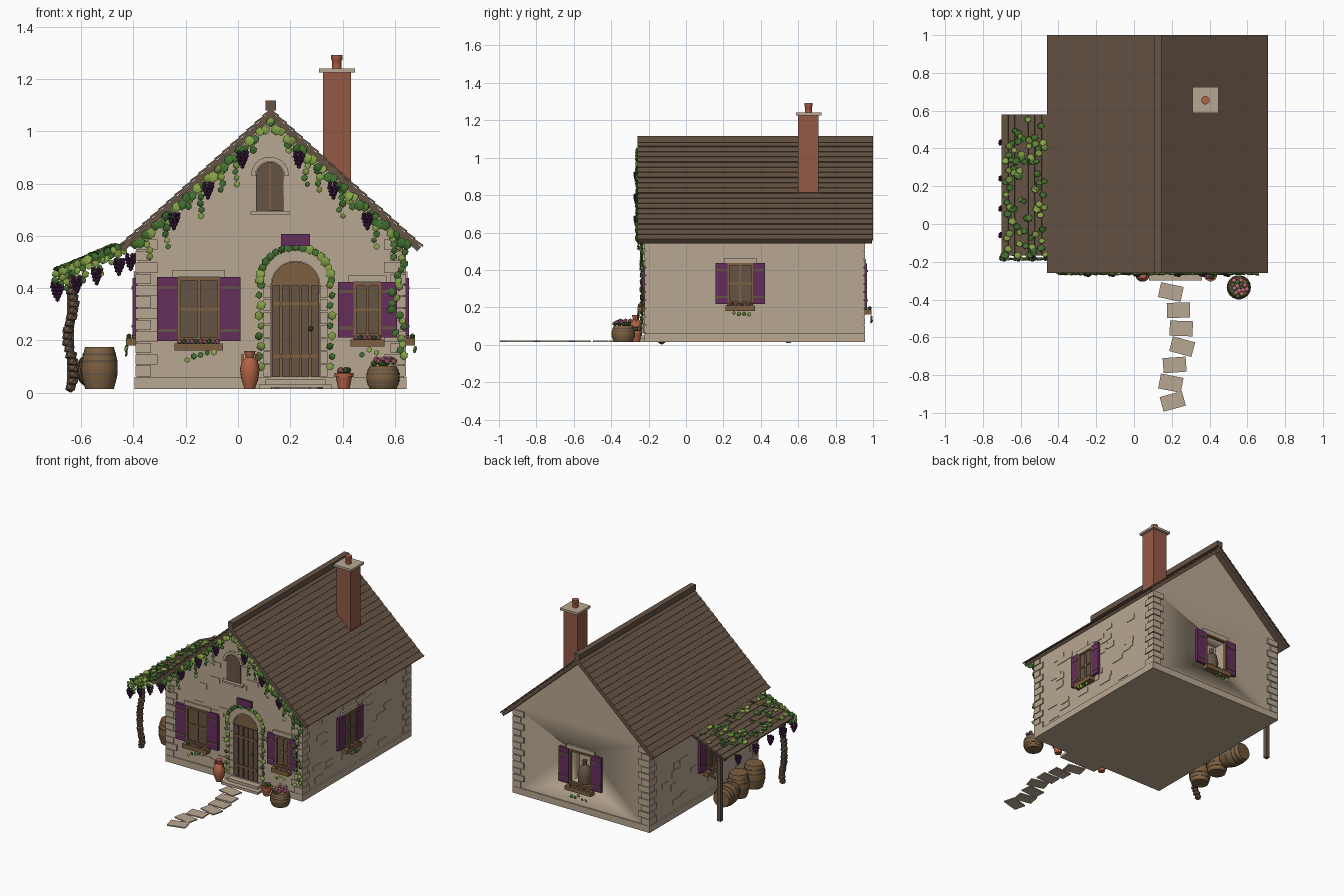
import bpy, bmesh, random
from math import pi, sin, cos, atan, radians
from mathutils import Matrix, Vector

random.seed(4)
if "Cube" in bpy.data.objects:
    bpy.data.objects.remove(bpy.data.objects["Cube"])

PALETTE = {"cream_stone": "B8A791", "roof_brown": "665445", "warm_wood": "7D6040",
           "chimney_brick": "935A46", "terracotta": "B06245", "shutter_purple": "652E5B",
           "grape_purple": "4C2450", "dark_leaf": "41702F", "light_leaf": "84A247",
           "flower_pink": "C06C82"}
CREAM, ROOF, WOOD, BRICK, CLAY, PURPLE, GRAPE, DARK, LIGHT, PINK = PALETTE


def make_material(name, code):
    channels = [int(code[i:i + 2], 16) / 255 for i in (0, 2, 4)]
    color = [c / 12.92 if c < 0.04 else ((c + 0.055) / 1.055) ** 2.4 for c in channels] + [1]
    mat = bpy.data.materials.new(name)
    mat.use_nodes = True
    mat.diffuse_color = color
    bsdf = next(n for n in mat.node_tree.nodes if n.type == "BSDF_PRINCIPLED")
    bsdf.inputs["Base Color"].default_value = color
    bsdf.inputs["Roughness"].default_value = 0.9
    return mat


MATS = {k: make_material(k, v) for k, v in PALETTE.items()}
parts = {}
I = Matrix.Identity(4)
T = lambda x, y, z: Matrix.Translation((x, y, z))
R = lambda a, axis: Matrix.Rotation(a, 4, axis)
S = lambda x, y, z: Matrix.Diagonal((x, y, z, 1))


def mesh_of(part):
    return parts.setdefault(part, (bmesh.new(), []))[0]


def paint(part, mat, verts, smooth=False):
    slots = parts[part][1]
    if mat not in slots:
        slots.append(mat)
    for f in {f for v in verts for f in v.link_faces}:
        f.material_index = slots.index(mat)
        f.smooth = smooth


def box(part, mat, loc, size, M=I):
    out = bmesh.ops.create_cube(mesh_of(part), size=1, matrix=M @ T(*loc) @ S(*size))
    paint(part, mat, out["verts"])


def span(part, mat, x0, x1, y0, y1, z0, z1, M=I):
    box(part, mat, ((x0 + x1) / 2, (y0 + y1) / 2, (z0 + z1) / 2), (x1 - x0, y1 - y0, z1 - z0), M)


def ball(part, mat, loc, scale, M=I, smooth=False):
    out = bmesh.ops.create_icosphere(mesh_of(part), subdivisions=1, radius=1,
                                     matrix=M @ T(*loc) @ S(*scale))
    paint(part, mat, out["verts"], smooth)


def prism(part, mat, outline, y0, y1):
    bm = mesh_of(part)
    rings = [[bm.verts.new((x, y, z)) for x, z in outline] for y in (y0, y1)]
    n = len(outline)
    for ring in rings:
        bm.faces.new(ring)
    for i in range(n):
        j = (i + 1) % n
        bm.faces.new((rings[0][i], rings[0][j], rings[1][j], rings[1][i]))
    paint(part, mat, rings[0] + rings[1])


def lathe(part, mat, profile, M=I, n=18):
    bm = mesh_of(part)
    rings = [[bm.verts.new(M @ Vector((r * cos(2 * pi * i / n), r * sin(2 * pi * i / n), z)))
              for i in range(n)] for r, z in profile]
    for a, b in zip(rings, rings[1:]):
        for i in range(n):
            bm.faces.new((a[i], a[i - 1], b[i - 1], b[i]))
    bm.faces.new(rings[0])
    bm.faces.new(rings[-1])
    paint(part, mat, sum(rings, []), True)


def leaf(part, x, y, z, r=0.019, flat="y", M=I):
    r *= random.uniform(0.8, 1.1)
    spin = R(random.uniform(-0.4, 0.4), "X") @ R(random.uniform(-0.4, 0.4), "Z")
    scale = (r, r * 0.4, r) if flat == "y" else (r * 1.1, r, r * 0.35)
    ball(part, random.choice((DARK, LIGHT)), (0, 0, 0), scale, M @ T(x, y, z) @ spin)


def strand(part, x, y, z, length):
    count = max(2, int(length / 0.024))
    for i in range(count):
        leaf(part, x + random.uniform(-0.008, 0.008), y, z - i * 0.024, 0.018 - 0.006 * i / count)


def grapes(part, x, y, z):
    for row, count in enumerate((5, 5, 4, 3, 1)):
        ring = 0.0042 * (count - 1)
        for k in range(count):
            a = 2 * pi * k / count + row
            ball(part, GRAPE, (x + ring * cos(a), y + ring * sin(a) * 0.7, z - row * 0.013),
                 (0.0095,) * 3, smooth=True)


# Main walls with gables, and the plinth
CX, FRONT, BACK, LEFT, RIGHT = 0.125, -0.215, 0.95, -0.385, 0.635
prism("walls", CREAM, [(LEFT, 0.015), (RIGHT, 0.015), (RIGHT, 0.605), (CX, 1.063), (LEFT, 0.605)],
      FRONT, BACK)
span("plinth", CREAM, LEFT - 0.01, RIGHT + 0.01, FRONT - 0.007, BACK + 0.007, 0.015, 0.06)

# Alternating corner stones
for cx, sx in ((LEFT, 1), (RIGHT, -1)):
    for cy, sy in ((FRONT, 1), (BACK, -1)):
        for i in range(12):
            lx, ly = (0.085, 0.055) if i % 2 else (0.06, 0.085)
            box("corner_stones", CREAM, (cx + sx * (lx / 2 - 0.008), cy + sy * (ly / 2 - 0.008),
                0.083 + i * 0.044), (lx, ly, 0.038 if i % 3 else 0.042))

# Scattered thin wall stones
WALLS = {"front": T(CX, FRONT, 0), "right": T(RIGHT, 0.37, 0) @ R(pi / 2, "Z"),
         "left": T(LEFT, 0.37, 0) @ R(-pi / 2, "Z"), "back": T(CX, BACK, 0) @ R(pi, "Z")}
for side in ("front", "right", "left"):
    for i in range(36):
        z = random.uniform(0.09, 0.85 if side == "front" else 0.53)
        reach = min(0.42, (1.0 - z) * 1.0 - 0.06)
        box("wall_stones", CREAM, (random.uniform(-reach, reach), 0, z),
            (random.uniform(0.05, 0.1), 0.007, random.uniform(0.03, 0.04)), WALLS[side])

# Roof slabs with overlapping courses, and the ridge
pitch = atan(0.9)
for turn in (0, pi):
    M = T(CX, 0.37, 1.09) @ R(turn, "Z") @ R(pitch, "Y")
    box("roof", ROOF, (0.392, 0, -0.022), (0.784, 1.25, 0.022), M)
    for i in range(19):
        box("roof", ROOF, (0, 0, 0), (0.046, 1.26, 0.008),
            M @ T((i + 0.5) * 0.0413, 0, -0.006) @ R(-0.12, "Y"))
span("ridge_cap", ROOF, CX - 0.02, CX + 0.02, -0.26, 1, 1.08, 1.117)

# Chimney
span("chimney", BRICK, 0.325, 0.432, 0.6, 0.708, 0.75, 1.226)
span("chimney_cap", CREAM, 0.31, 0.447, 0.587, 0.725, 1.226, 1.241)
lathe("chimney_pot", CLAY, [(0.018, 1.24), (0.018, 1.27), (0.022, 1.275), (0.022, 1.292)], T(0.378, 0.655, 0))


# Windows with shutters, lintel and flower box
def window(name, M, w, z0, z1, shutter, pane=True):
    h, mid = z1 - z0, (z0 + z1) / 2
    if pane:
        box(name, ROOF, (0, 0, mid), (w, 0.014, h), M)
        box(name, WOOD, (0, -0.008, mid), (0.012, 0.01, h), M)
        box(name, WOOD, (0, -0.008, mid), (w, 0.009, 0.01), M)
    for s in (-1, 1):
        box(name, WOOD, (s * (w / 2 - 0.005), -0.006, mid), (0.012, 0.02, h), M)
        box(name, WOOD, (0, -0.006, mid + s * (h / 2 - 0.005)), (w, 0.02, 0.012), M)
        x = s * (w + shutter) / 2
        box(name + "_shutters", PURPLE, (x, -0.01, mid), (shutter, 0.018, h + 0.006), M)
        for t in (-0.34, 0.34):
            box(name + "_shutters", ROOF, (x, -0.018, mid + t * h), (shutter * 0.9, 0.008, 0.011), M)
    box(name + "_lintel", CREAM, (0, -0.003, z1 + 0.016), (w + 0.04, 0.02, 0.026), M)
    part = name + "_flower_box"
    box(part, WOOD, (0, -0.022, z0 - 0.025), (w + 0.025, 0.042, 0.028), M)
    count = int(w / 0.016)
    for i in range(count):
        x = (i + 0.5) / count * w - w / 2
        ball(part, DARK if i % 3 == 1 else PINK, (x, -0.022 + 0.01 * (-1) ** i, z0 - 0.004), (0.011,) * 3, M)
        if i % 2:
            leaf(part, x * 0.8, -0.042, z0 - 0.045 - random.uniform(0, 0.03), 0.013, M=M)


window("large_window", T(-0.15, FRONT, 0), 0.16, 0.2, 0.44, 0.08)
window("small_window", T(0.495, FRONT, 0), 0.105, 0.215, 0.42, 0.06)
window("right_window", T(RIGHT, 0.29, 0) @ R(pi / 2, "Z"), 0.135, 0.22, 0.435, 0.065)
window("left_window", T(LEFT, 0.29, 0) @ R(-pi / 2, "Z"), 0.135, 0.22, 0.435, 0.065)
window("back_window", WALLS["back"], 0.17, 0.2, 0.43, 0.075, pane=False)
span("window_cutter", CREAM, 0.045, 0.205, 0.86, 1, 0.205, 0.425)
lathe("window_jug", ROOF, [(0.04, 0.205), (0.045, 0.26), (0.035, 0.31), (0.012, 0.33), (0.016, 0.36)],
      T(0.125, 0.915, 0))


# Arched openings
def arch(part, mat, cx, z0, spring, r, proud):
    top = [(cx + r * cos(pi * i / 14), spring + r * sin(pi * i / 14)) for i in range(15)]
    prism(part, mat, [(cx - r, z0), (cx + r, z0)] + top, FRONT - proud, FRONT + 0.01)


def arch_stones(part, cx, spring, r0, r1, count):
    for i in range(count):
        a = pi * (i + 0.5) / count
        M = T(cx, FRONT - 0.005, spring) @ R(pi / 2 - a, "Y")
        box(part, CREAM, (0, 0, (r0 + r1) / 2), (r1 * pi / count * 0.95, 0.03, r1 - r0), M)


arch("gable_window", ROOF, 0.122, 0.695, 0.83, 0.053, 0.006)
box("gable_window", WOOD, (0.122, FRONT - 0.006, 0.785), (0.008, 0.008, 0.18))
arch_stones("gable_window_arch", 0.122, 0.83, 0.055, 0.072, 9)
span("gable_window_sill", CREAM, 0.048, 0.198, FRONT - 0.025, FRONT, 0.681, 0.694)

# Front door, surround, sign and steps
DX = 0.22
arch("door", WOOD, DX, 0.05, 0.41, 0.092, 0.006)
for i in range(5):
    box("door_planks", ROOF, (DX + (i - 2) * 0.037, FRONT - 0.008, 0.235), (0.031, 0.012, 0.35))
for z in (0.14, 0.34):
    box("door_bands", WOOD, (DX, FRONT - 0.014, z), (0.17, 0.008, 0.014))
ball("door_knob", ROOF, (0.278, FRONT - 0.022, 0.245), (0.011,) * 3, smooth=True)
arch_stones("door_arch", DX, 0.41, 0.093, 0.135, 11)
for s in (-1, 1):
    for i in range(7):
        box("door_jambs", CREAM, (DX + s * 0.108, FRONT - 0.003, 0.085 + i * 0.05), (0.03, 0.022, 0.046))
box("door_sign", PURPLE, (DX, FRONT - 0.03, 0.585), (0.11, 0.014, 0.046))
span("door_steps", CREAM, 0.08, 0.36, -0.3, FRONT, 0.015, 0.032)
span("door_steps", CREAM, 0.105, 0.335, -0.265, FRONT, 0.03, 0.05)

# Stepping stone path
for i, (x, tilt) in enumerate(((0.195, -12), (0.235, 1), (0.25, -2), (0.255, -15), (0.215, 4),
                               (0.195, -11), (0.205, 15))):
    box("path_stones", CREAM, (0, 0, 0), (0.122, 0.08, 0.008), T(x, -0.36 - i * 0.0965, 0.018) @ R(radians(tilt), "Z"))

# Side pergola with plank top, beams, post and gnarled vine trunk
pergola_z = lambda x: 0.555 + 0.42 * (x + 0.46)
lean = -atan(0.42)
for i in range(7):
    x = -0.682 + i * 0.0355
    box("pergola_planks", ROOF, (0, 0, 0), (0.036, 0.745, 0.012), T(x, 0.207, pergola_z(x)) @ R(lean, "Y"))
for y in (-0.13, 0.2, 0.55):
    box("pergola_beams", ROOF, (0, 0, 0), (0.28, 0.022, 0.022), T(-0.56, y, pergola_z(-0.56) - 0.018) @ R(lean, "Y"))
span("pergola_beams", ROOF, -0.655, -0.63, -0.15, 0.57, 0.425, 0.453)
span("pergola_post", ROOF, -0.655, -0.628, 0.535, 0.562, 0.01, 0.44)
for i in range(18):
    r = 0.023 + 0.003 * (i % 2)
    ball("vine_trunk", ROOF, (-0.64 + 0.012 * sin(i * 0.6), -0.14 + 0.01 * cos(i * 0.8), 0.021 + i * 0.0245),
         (r, r, 0.021))

# Vine over the pergola, with fringe and grapes
for i in range(85):
    x, y = random.uniform(-0.695, -0.47), random.uniform(-0.17, 0.58)
    leaf("pergola_vine", x, y, pergola_z(x) + 0.014, 0.02, "z", T(0, 0, 0))
for i in range(13):
    x = -0.7 + i * 0.022
    strand("pergola_vine", x, -0.185, pergola_z(x), 0.05 + 0.025 * (i % 3))
for x in (-0.69, -0.615, -0.54, -0.455, -0.41):
    grapes("pergola_grapes", x, -0.18, pergola_z(x) - 0.05)
for y in (-0.06, 0.08, 0.24, 0.43):
    grapes("pergola_grapes", -0.695, y, 0.42)

# Vine along the gable edges
rake = lambda d: 1.045 - 0.9 * d
for s in (-1, 1):
    for i in range(27):
        d = i * 0.02
        leaf("gable_vine", CX + s * d, -0.262, rake(d) - 0.012 * (i % 2) - 0.01, 0.021)
    for i, d in enumerate((0.07, 0.135, 0.185, 0.27, 0.31, 0.4, 0.47)):
        strand("gable_vine", CX + s * d, -0.255, rake(d) - 0.03, (0.07, 0.14, 0.1, 0.12)[i % 4])
    for d in (0.108, 0.24, 0.37):
        grapes("gable_grapes", CX + s * d, -0.262, rake(d) - 0.03)

# Vine around the door and up the right corner
for s in (-1, 1):
    for i in range(9):
        leaf("door_vine", DX + s * (0.132 + 0.008 * (i % 2)), -0.24, 0.1 + i * 0.039, 0.018)
for i in range(17):
    a = pi * i / 16
    leaf("door_vine", DX + 0.137 * cos(a), -0.24, 0.43 + 0.128 * sin(a), 0.019)
for i in range(22):
    leaf("corner_vine", 0.61 + random.uniform(-0.025, 0.03), -0.235, 0.12 + i * 0.022, 0.017)


# Barrels and barrel planter
def barrel(part, M):
    lathe(part, WOOD, [(0.055, 0), (0.066, 0.04), (0.07, 0.08), (0.066, 0.12), (0.055, 0.16)], M)
    for z, r in ((0.025, 0.064), (0.05, 0.0695), (0.1, 0.0695), (0.125, 0.064)):
        lathe(part, ROOF, [(r, z), (r, z + 0.01)], M)


barrel("front_barrel", T(-0.53, 0.02, 0.015))
barrel("middle_barrel", T(-0.53, 0.19, 0.015))
barrel("lying_barrel", T(-0.56, 0.42, 0.085) @ R(0.15, "Z") @ R(pi / 2, "X"))
barrel("barrel_planter", T(0.555, -0.335, 0.015) @ S(0.92, 0.92, 0.55))
for i in range(16):
    a, r = i * 2.4, 0.012 * i ** 0.5
    ball("planter_flowers", PINK if i % 3 else DARK, (0.555 + r * cos(a), -0.335 + r * sin(a), 0.112 + 0.008 * (i % 3)),
         (0.014, 0.014, 0.012))

# Terracotta jug and pot
lathe("clay_jug", CLAY, [(0.02, 0.015), (0.032, 0.05), (0.038, 0.09), (0.03, 0.12), (0.016, 0.135), (0.022, 0.16)],
      T(0.045, -0.268, 0))
for s in (-1, 1):
    box("clay_jug", CLAY, (0.045 + s * 0.028, -0.268, 0.13), (0.007, 0.01, 0.035))
lathe("clay_pot", CLAY, [(0.022, 0.015), (0.031, 0.06), (0.036, 0.06), (0.036, 0.075)], T(0.405, -0.268, 0))
for i in range(5):
    ball("pot_plant", PINK if i % 2 else DARK, (0.405 + 0.016 * cos(i * 1.3), -0.268 + 0.016 * sin(i * 1.3), 0.085),
         (0.014,) * 3)

# Turn every part into an object
for part, (bm, slots) in parts.items():
    bmesh.ops.recalc_face_normals(bm, faces=bm.faces)
    mesh = bpy.data.meshes.new(part)
    bm.to_mesh(mesh)
    bm.free()
    for slot in slots:
        mesh.materials.append(MATS[slot])
    mesh.set_sharp_from_angle(angle=radians(40))
    bpy.context.scene.collection.objects.link(bpy.data.objects.new(part, mesh))

# Cut the open back window
walls, cutter = bpy.data.objects["walls"], bpy.data.objects["window_cutter"]
cut = walls.modifiers.new("window_opening", "BOOLEAN")
cut.object, cut.operation, cut.solver = cutter, "DIFFERENCE", "EXACT"
bpy.context.view_layer.update()
walls.data = bpy.data.meshes.new_from_object(walls.evaluated_get(bpy.context.evaluated_depsgraph_get()))
walls.modifiers.clear()
bpy.data.objects.remove(cutter)
